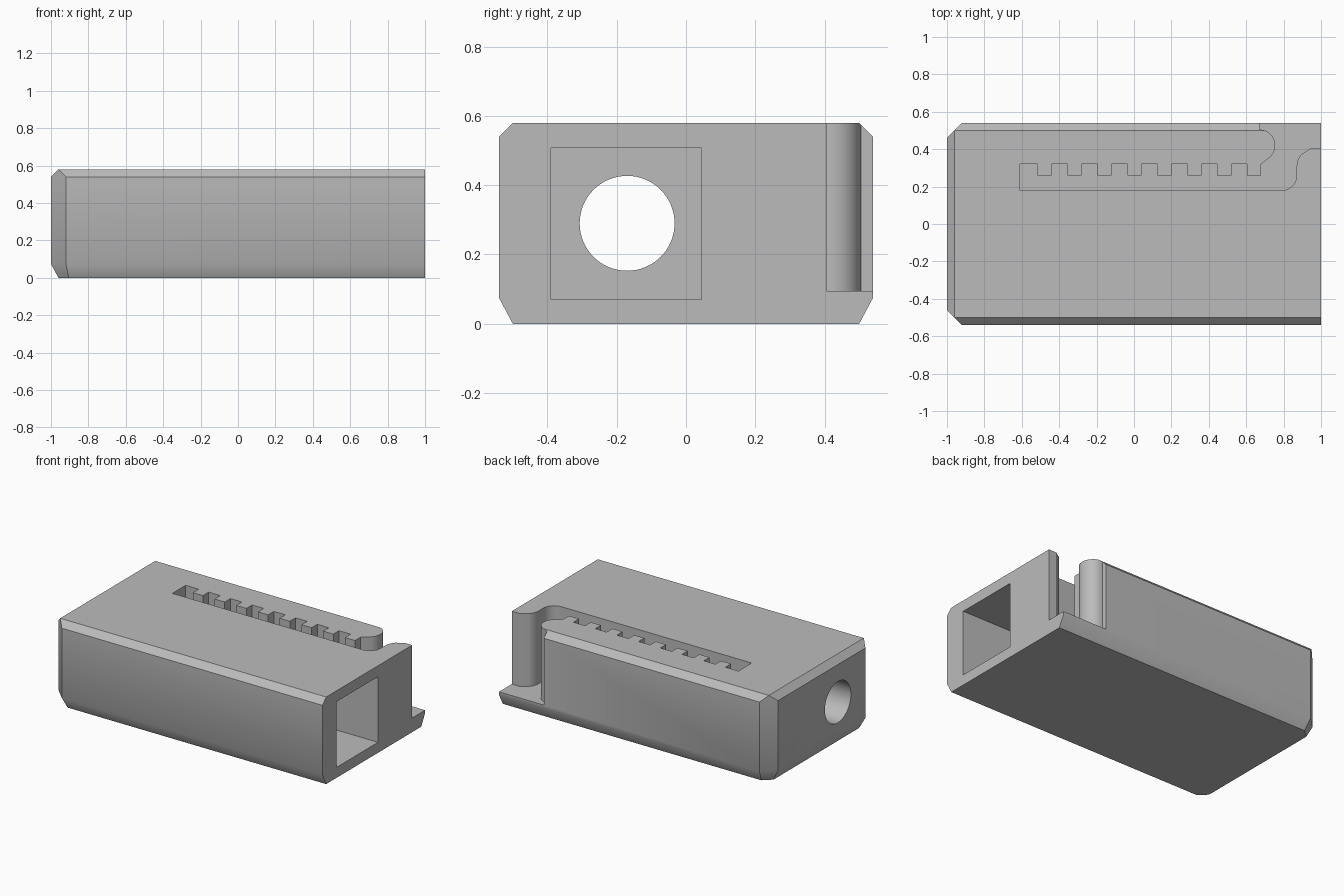
import bpy, bmesh, math

if "Cube" in bpy.data.objects:
    bpy.data.objects.remove(bpy.data.objects["Cube"], do_unlink=True)

HEIGHT, SHELF = 0.58, 0.095

grey = bpy.data.materials.new("plain grey")
grey.use_nodes = True
colour = (0.5, 0.5, 0.5, 1)
grey.diffuse_color = colour
grey.node_tree.nodes["Principled BSDF"].inputs["Base Color"].default_value = colour


def add_object(name, bm):
    bmesh.ops.recalc_face_normals(bm, faces=bm.faces)
    mesh = bpy.data.meshes.new(name)
    bm.to_mesh(mesh)
    bm.free()
    mesh.materials.append(grey)
    obj = bpy.data.objects.new(name, mesh)
    bpy.context.collection.objects.link(obj)
    return obj


def prism(name, outline, start, end, axis="z"):
    """Extrude a closed outline along z (points are x, y) or x (points are y, z)."""
    bm = bmesh.new()

    def place(p, d):
        return bm.verts.new((p[0], p[1], d) if axis == "z" else (d, p[0], p[1]))

    low = [place(p, start) for p in outline]
    high = [place(p, end) for p in outline]
    bm.faces.new(low)
    bm.faces.new(high)
    for i in range(len(outline)):
        j = (i + 1) % len(outline)
        bm.faces.new((low[i], low[j], high[j], high[i]))
    return add_object(name, bm)


def arc(cx, cy, r, a0, a1, n=12):
    angles = [math.radians(a0 + (a1 - a0) * i / n) for i in range(n + 1)]
    return [(cx + r * math.cos(a), cy + r * math.sin(a)) for a in angles]


# Chamfered body: stacked levels, mirrored front to back, wrapped in a hull
half_levels = [
    (0, [(1, 0.5), (-0.905, 0.5), (-0.96, 0.45)]),
    (0.075, [(1, 0.54), (-0.92, 0.54), (-1, 0.46)]),
    (0.54, [(1, 0.54), (-0.92, 0.54), (-1, 0.46)]),
    (HEIGHT, [(1, 0.5), (-0.96, 0.5)]),
]
bm = bmesh.new()
for z, points in half_levels:
    for x, y in points:
        for side in (-1, 1):
            bm.verts.new((x, y * side, z))
bmesh.ops.convex_hull(bm, input=bm.verts)
bmesh.ops.dissolve_limit(bm, angle_limit=0.01, verts=bm.verts, edges=bm.edges)
body = add_object("body", bm)

# Toothed slot that opens into the notch at the back corner
slot = [(-0.61, 0.18)]
slot += arc(0.79, 0.26, 0.08, -90, 0)
slot += arc(0.96, 0.31, 0.09, 180, 135, 6)
slot += [(0.945, 0.405), (1.1, 0.405), (1.1, 0.7), (0.67, 0.7)]
slot += arc(0.67, 0.42, 0.085, 90, -45, 18)
slot += [(0.68, 0.32)]
for i in reversed(range(8)):
    x = -0.515 + 0.16 * i
    if i < 7:
        slot.append((x + 0.075, 0.32))
    slot += [(x + 0.075, 0.26), (x, 0.26), (x, 0.32)]
slot.append((-0.61, 0.32))

# Square socket from the right end, round bore through the left end
socket = [(-0.39, 0.07), (0.045, 0.07), (0.045, 0.507), (-0.39, 0.507)]
bore = arc(-0.17, 0.29, 0.137, 0, 360, 64)[:-1]

cutters = [
    prism("slot_cutter", slot, SHELF, 0.8),
    prism("socket_cutter", socket, -0.8, 1.1, "x"),
    prism("bore_cutter", bore, -1.1, -0.7, "x"),
]

bpy.ops.object.select_all(action="DESELECT")
body.select_set(True)
bpy.context.view_layer.objects.active = body
for cutter in cutters:
    cutter.hide_render = True
    mod = body.modifiers.new(cutter.name, "BOOLEAN")
    mod.operation = "DIFFERENCE"
    mod.solver = "EXACT"
    mod.object = cutter
    bpy.ops.object.modifier_apply(modifier=mod.name)
    bpy.data.objects.remove(cutter, do_unlink=True)

bpy.ops.object.shade_smooth_by_angle(angle=math.radians(30))
